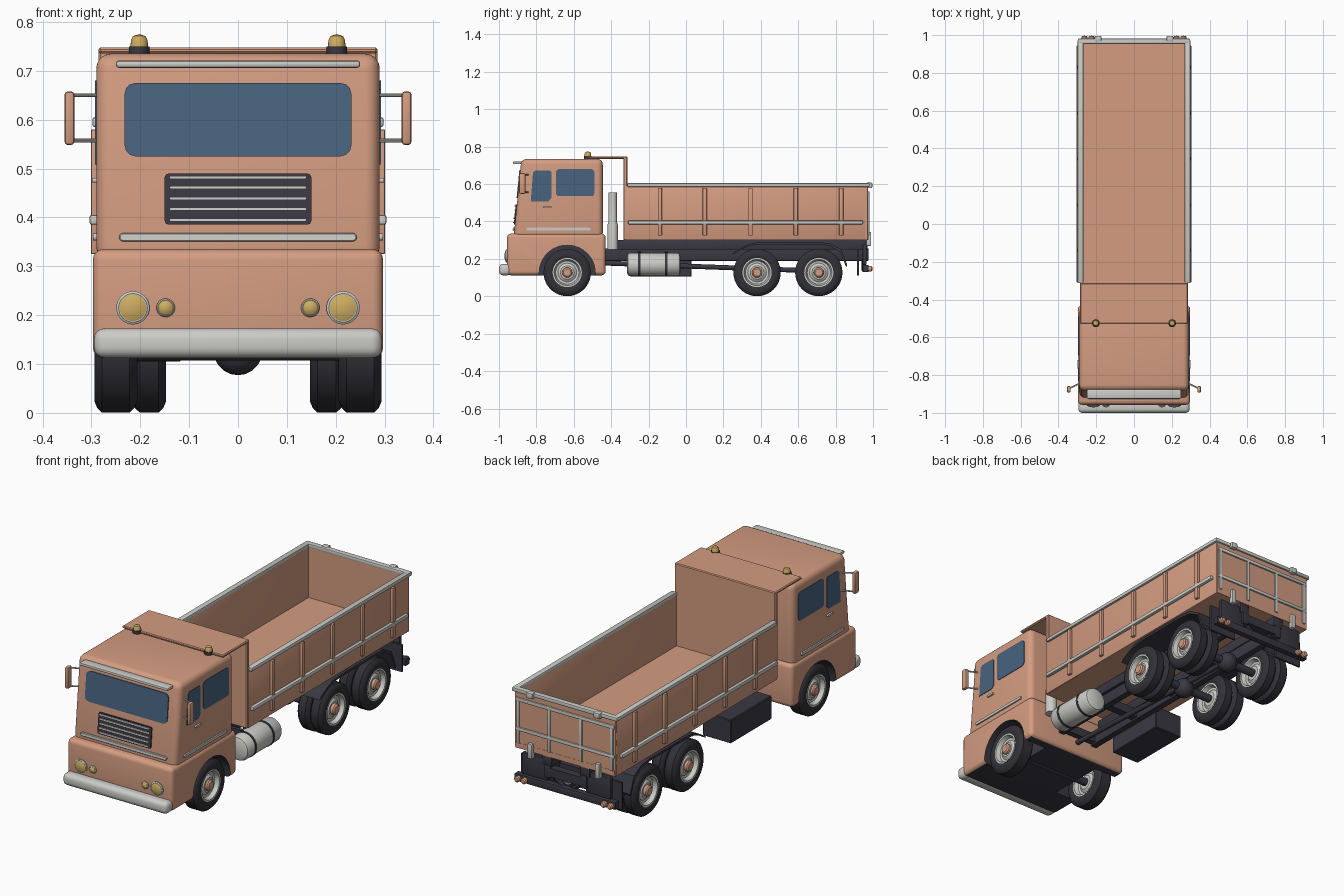
import bpy, bmesh, math
from mathutils import Vector, Matrix

if "Cube" in bpy.data.objects:
    bpy.data.objects.remove(bpy.data.objects["Cube"])

def material(name, rgb):
    m = bpy.data.materials.new(name)
    m.diffuse_color = (*rgb, 1)
    m.use_nodes = True
    m.node_tree.nodes["Principled BSDF"].inputs["Base Color"].default_value = m.diffuse_color
    return m

PAINT = material("peach paint", (0.66, 0.335, 0.22))
CHROME = material("light metal", (0.60, 0.60, 0.57))
FRAME = material("dark frame", (0.042, 0.040, 0.055))
RUBBER = material("tyre rubber", (0.030, 0.030, 0.038))
GLASS = material("blue glass", (0.065, 0.125, 0.21))
LAMP = material("amber lamp", (0.62, 0.42, 0.12))

def finish(name, bm, mat, bevel=0, segs=3):
    bmesh.ops.remove_doubles(bm, verts=bm.verts, dist=1e-5)
    bmesh.ops.recalc_face_normals(bm, faces=bm.faces)
    if bevel:
        edges = [e for e in bm.edges if e.calc_face_angle(0) > math.radians(28)]
        bmesh.ops.bevel(bm, geom=edges, offset=bevel, segments=segs, profile=0.5,
                        affect='EDGES', clamp_overlap=True)
    me = bpy.data.meshes.new(name)
    bm.to_mesh(me)
    bm.free()
    me.materials.append(mat)
    me.shade_smooth()
    me.set_sharp_from_angle(angle=math.radians(35))
    ob = bpy.data.objects.new(name, me)
    bpy.context.collection.objects.link(ob)
    return ob

def box(name, x, y, z, mat, bevel=0, segs=2):
    bm = bmesh.new()
    bmesh.ops.create_cube(bm, size=1)
    for v in bm.verts:
        v.co = [(a + b) / 2 + c * (b - a) for (a, b), c in zip((x, y, z), v.co)]
    return finish(name, bm, mat, bevel, segs)

def prism(name, pts, a, b, axis, mat, bevel=0, segs=3, warp=None):
    """Outline (y,z) swept along X, or (x,z) swept along Y."""
    bm = bmesh.new()
    place = (lambda p, t: (t, p[0], p[1])) if axis == 'X' else (lambda p, t: (p[0], t, p[1]))
    rings = [[bm.verts.new(place(p, t)) for p in pts] for t in (a, b)]
    n = len(pts)
    for r in rings:
        bm.faces.new(r)
    for i in range(n):
        j = (i + 1) % n
        bm.faces.new((rings[0][i], rings[0][j], rings[1][j], rings[1][i]))
    if warp:
        for v in bm.verts:
            v.co = warp(v.co)
    return finish(name, bm, mat, bevel, segs)

def rounded(u0, u1, v0, v1, r, n=4):
    out = []
    for k, (u, v) in enumerate(((u1 - r, v1 - r), (u0 + r, v1 - r), (u0 + r, v0 + r), (u1 - r, v0 + r))):
        for i in range(n + 1):
            t = math.pi / 2 * (k + i / n)
            out.append((u + r * math.cos(t), v + r * math.sin(t)))
    return out

def lathe(name, prof, origin, direction, mat, segs=32):
    """Spin (distance along axis, radius) points round an axis."""
    bm = bmesh.new()
    rings = [[bm.verts.new((r * math.cos(2 * math.pi * i / segs), r * math.sin(2 * math.pi * i / segs), a))
              for i in range(segs)] for a, r in prof]
    for p, q in zip(rings, rings[1:]):
        for i in range(segs):
            j = (i + 1) % segs
            bm.faces.new((p[i], p[j], q[j], q[i]))
    rot = Vector(direction).to_track_quat('Z', 'Y').to_matrix().to_4x4()
    bm.transform(Matrix.Translation(origin) @ rot)
    return finish(name, bm, mat)

def rod(name, p0, p1, r, mat, segs=16):
    d = Vector(p1) - Vector(p0)
    return lathe(name, [(0, 0), (0, r), (d.length, r), (d.length, 0)], p0, d, mat, segs)

AXLES = (-0.635, 0.38, 0.71)
HUB_Z = 0.127

# cab: lower shell with wheel arches cut out, dark underside
lower = box("cab_lower", (-0.297, 0.297), (-0.957, -0.43), (0.112, 0.335), PAINT, 0.022, 4)
cutters = []
for s in (-1, 1):
    arch = [(AXLES[0] + 0.15 * math.cos(t * math.pi / 24), 0.125 + 0.148 * math.sin(t * math.pi / 24))
            for t in range(25)]
    arch = [(AXLES[0] + 0.15, 0.0)] + arch + [(AXLES[0] - 0.15, 0.0)]
    c = prism("arch_cutter", arch, s * 0.16, s * 0.4, 'X', FRAME)
    c.hide_render = True
    cutters.append(c)
    m = lower.modifiers.new("arch", 'BOOLEAN')
    m.operation, m.solver, m.object, m.material_mode = 'DIFFERENCE', 'EXACT', c, 'TRANSFER'
bpy.context.view_layer.update()
baked = bpy.data.meshes.new_from_object(lower.evaluated_get(bpy.context.evaluated_depsgraph_get()))
lower.modifiers.clear()
lower.data = baked
for c in cutters:
    bpy.data.objects.remove(c)
if FRAME.name not in [m.name for m in baked.materials if m]:
    baked.materials.append(FRAME)
dark = [m.name if m else "" for m in baked.materials].index(FRAME.name)
for f in baked.polygons:
    if f.normal.z < -0.95 and f.center.z < 0.12:
        f.material_index = dark
baked.set_sharp_from_angle(angle=math.radians(35))

# cab: upper shell with a slightly raked front
prism("cab_upper", [(-0.922, 0.31), (-0.88, 0.735), (-0.445, 0.735), (-0.445, 0.31)],
      -0.29, 0.29, 'X', PAINT, 0.03, 5)

def rake(co):
    return Vector((co.x, co.y - 0.922 + (co.z - 0.31) * 0.0988, co.z))

# front face details
prism("windscreen", rounded(-0.232, 0.232, 0.525, 0.675, 0.022, 3), -0.005, 0.004, 'Y', GLASS, warp=rake)
prism("grille", rounded(-0.15, 0.15, 0.385, 0.49, 0.008, 2), -0.006, 0.003, 'Y', FRAME, warp=rake)
for z in (0.395, 0.417, 0.439, 0.461, 0.482):
    prism("grille_bar", rounded(-0.14, 0.14, z - 0.003, z + 0.003, 0.002, 1), -0.011, -0.004, 'Y', CHROME, warp=rake)
prism("front_strip", rounded(-0.243, 0.243, 0.351, 0.368, 0.008), -0.009, 0.002, 'Y', CHROME, 0.002, 1, rake)
box("sun_visor", (-0.25, 0.25), (-0.925, -0.875), (0.706, 0.721), CHROME, 0.006)
box("front_bumper", (-0.295, 0.295), (-1.0, -0.935), (0.112, 0.173), CHROME, 0.022, 4)

for s in (-1, 1):
    # lamps
    for x, z, r in ((0.215, 0.215, 0.034), (0.148, 0.215, 0.019)):
        lathe("headlight_ring", [(0, 0), (0, r), (0.01, r), (0.013, r * 0.86), (0.008, 0)],
              (s * x, -0.952, z), (0, -1, 0), CHROME)
        lathe("headlight_lens", [(0, r * 0.88), (0.012, r * 0.85), (0.017, r * 0.5), (0.019, 0)],
              (s * x, -0.952, z), (0, -1, 0), LAMP)
    # side glass, trim and handle
    a, b = s * 0.284, s * 0.293
    prism("door_window", [(-0.83, 0.508), (-0.818, 0.662), (-0.806, 0.673), (-0.728, 0.673), (-0.72, 0.664),
                          (-0.72, 0.525), (-0.736, 0.508)], a, b, 'X', GLASS)
    prism("rear_cab_window", rounded(-0.695, -0.49, 0.535, 0.68, 0.016, 3), a, b, 'X', GLASS)
    prism("side_strip", rounded(-0.855, -0.51, 0.353, 0.367, 0.006), a, s * 0.297, 'X', CHROME)
    prism("door_handle", rounded(-0.765, -0.72, 0.471, 0.481, 0.004), a, s * 0.299, 'X', CHROME)
    # mirrors
    x0, x1 = sorted((s * 0.335, s * 0.355))
    box("mirror", (x0, x1), (-0.892, -0.858), (0.548, 0.658), PAINT, 0.007)
    for z in (0.557, 0.65):
        rod("mirror_arm", (s * 0.28, -0.84, z), (s * 0.345, -0.872, z), 0.004, CHROME, 8)
    # beacons
    rod("beacon_base", (s * 0.202, -0.525, 0.735), (s * 0.202, -0.525, 0.75), 0.021, FRAME, 20)
    lathe("beacon", [(0, 0.018), (0.014, 0.017), (0.022, 0.013), (0.026, 0)],
          (s * 0.202, -0.525, 0.749), (0, 0, 1), LAMP, 20)

# tipping bed: open box with headboard and cab guard
box("bed_floor", (-0.28, 0.28), (-0.325, 0.975), (0.30, 0.328), PAINT)
box("headboard", (-0.285, 0.285), (-0.335, -0.313), (0.30, 0.745), PAINT, 0.004, 1)
box("cab_guard", (-0.285, 0.285), (-0.527, -0.313), (0.735, 0.748), PAINT, 0.004, 1)
box("tailgate", (-0.287, 0.287), (0.958, 0.974), (0.30, 0.59), PAINT, 0.003, 1)
box("tailgate_top_rail", (-0.297, 0.297), (0.953, 0.982), (0.585, 0.605), CHROME, 0.005)
for z in (0.40, 0.55):
    box("tailgate_rail", (-0.28, 0.28), (0.97, 0.982), (z - 0.009, z + 0.009), CHROME, 0.003)
for s in (-1, 1):
    def side(name, xa, xb, y, z, mat, bev=0.003):
        return box(name, sorted((s * xa, s * xb)), y, z, mat, bev, 2)
    side("bed_side", 0.272, 0.287, (-0.325, 0.972), (0.30, 0.59), PAINT)
    side("bed_top_rail", 0.268, 0.298, (-0.313, 0.975), (0.585, 0.605), CHROME, 0.005)
    side("bed_side_rail", 0.285, 0.304, (-0.31, 0.945), (0.385, 0.405), CHROME, 0.005)
    for y in (-0.14, 0.10, 0.345, 0.587, 0.83):
        side("bed_rib", 0.285, 0.301, (y - 0.011, y + 0.011), (0.325, 0.58), PAINT)
    for x in (0.09, 0.265):
        side("tailgate_post", x - 0.008, x + 0.008, (0.97, 0.981), (0.325, 0.56), CHROME)
    side("tailgate_latch", 0.172, 0.208, (0.965, 0.996), (0.578, 0.608), CHROME, 0.006)
    side("tailgate_hinge", 0.178, 0.202, (0.965, 0.99), (0.27, 0.345), CHROME)
    # chassis rails
    side("chassis_rail", 0.085, 0.12, (-0.9, 0.975), (0.19, 0.256), FRAME)
    side("bed_subframe", 0.08, 0.135, (-0.37, 0.97), (0.25, 0.302), FRAME)
    # rear mudguard, flap and tail lamps
    top = [(0.255, 0.235), (0.30, 0.262), (0.35, 0.284), (0.42, 0.29), (0.70, 0.29), (0.77, 0.283),
           (0.83, 0.25), (0.862, 0.168)]
    under = [(y - 0.006, z - 0.012) for y, z in reversed(top)]
    prism("rear_mudguard", top + under, s * 0.13, s * 0.288, 'X', FRAME)
    side("mud_flap", 0.13, 0.285, (0.915, 0.925), (0.112, 0.25), FRAME, 0)
    side("rear_lamp_plate", 0.11, 0.25, (0.945, 0.965), (0.17, 0.28), FRAME)
    for x in (0.225, 0.262):
        lathe("tail_lamp", [(0, 0.015), (0.016, 0.015), (0.021, 0.010), (0.022, 0)],
              (s * x, 0.975, 0.147), (0, 1, 0), PAINT, 20)
box("rear_bar", (-0.285, 0.285), (0.945, 0.977), (0.13, 0.168), FRAME, 0.004)
for y in (-0.42, -0.1, 0.2, 0.545, 0.88, 0.955):
    box("cross_member", (-0.09, 0.09), (y - 0.02, y + 0.02), (0.2, 0.245), FRAME)
for s in (-1, 1):
    rod("rear_brace", (s * 0.09, 0.95, 0.21), (0, 0.95, 0.14), 0.012, FRAME, 8)

# axles, differentials and drive shaft
for y in AXLES:
    rod("axle", (-0.24, y, HUB_Z), (0.24, y, HUB_Z), 0.02, FRAME)
    if y > 0:
        lathe("differential", [(0.05 * math.cos(t * math.pi / 10), 0.05 * math.sin(t * math.pi / 10))
                               for t in range(11)], (0, y, HUB_Z), (0, 1, 0), FRAME, 20)
rod("drive_shaft", (0, -0.5, 0.18), (0, 0.71, 0.135), 0.013, FRAME, 12)

# wheels: single at the front, double at the rear
def wheel(x, y, w, s):
    o, d = (s * x, y, HUB_Z), (s, 0, 0)
    half = [(w - 0.022, 0.074), (w - 0.004, 0.077), (w, 0.086), (w, 0.103), (w - 0.006, 0.117), (w - 0.016, 0.1265)]
    lathe("tyre", [(-a, r) for a, r in half] + half[::-1], o, d, RUBBER, 40)
    rim = [(w - 0.016, 0), (w - 0.016, 0.036), (w - 0.026, 0.05), (w - 0.024, 0.062), (w - 0.003, 0.070),
           (w - 0.003, 0.078), (w - 0.02, 0.078)]
    lathe("rim", rim + [(-a, r) for a, r in reversed(rim)], o, d, CHROME, 40)

for s in (-1, 1):
    wheel(0.25, AXLES[0], 0.044, s)
    for y in AXLES[1:]:
        wheel(0.254, y, 0.036, s)
        wheel(0.182, y, 0.035, s)
    for y in AXLES:
        lathe("wheel_hub", [(0, 0.028), (0.022, 0.027), (0.028, 0.020), (0.028, 0)],
              (s * 0.266, y, HUB_Z), (s, 0, 0), PAINT, 20)

# fuel tank with straps, tool box and exhaust stack
tank = [(0, 0), (0, 0.045), (0.006, 0.057), (0.016, 0.062), (0.27, 0.062), (0.28, 0.057), (0.286, 0.045), (0.286, 0)]
lathe("fuel_tank", tank, (0.215, -0.316, 0.17), (0, 1, 0), CHROME)
for y in (-0.25, -0.105):
    rod("tank_strap", (0.215, y - 0.006, 0.17), (0.215, y + 0.006, 0.17), 0.0645, FRAME, 32)
    box("tank_bracket", (0.11, 0.2), (y - 0.01, y + 0.01), (0.17, 0.24), FRAME)
box("tool_box", (-0.275, -0.115), (-0.3, 0.03), (0.105, 0.225), FRAME, 0.004, 1)
lathe("exhaust_stack", [(0, 0), (0, 0.028), (0.13, 0.028), (0.15, 0.022), (0.305, 0.022), (0.305, 0.017), (0.27, 0)],
      (0.2, -0.392, 0.25), (0, 0, 1), CHROME, 24)
